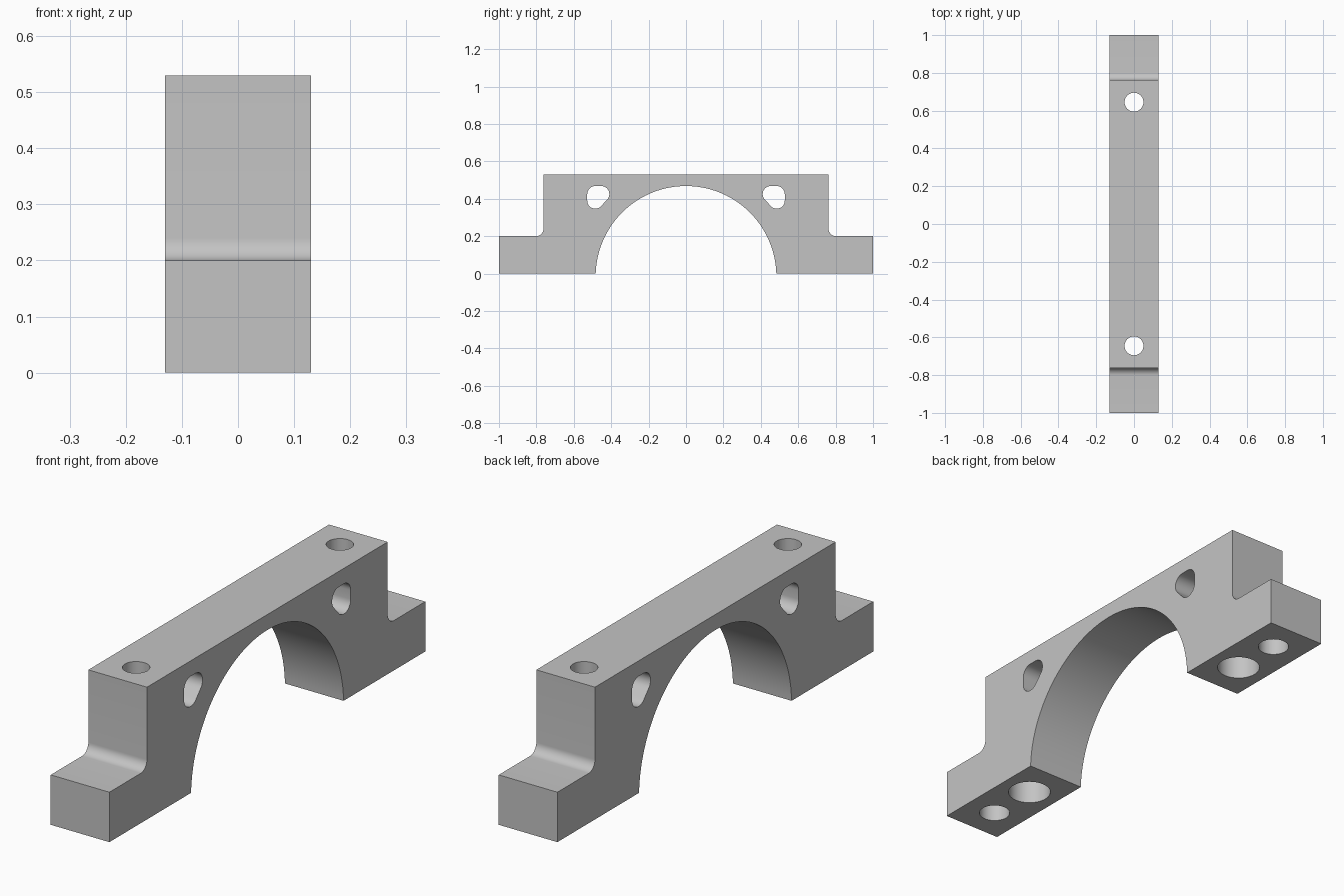
import bpy, bmesh
from math import pi, cos, sin, asin, radians
from mathutils import Vector

if "Cube" in bpy.data.objects:
    bpy.data.objects.remove(bpy.data.objects["Cube"], do_unlink=True)

WIDTH, HEIGHT, FLANGE = 0.26, 0.53, 0.20
WALL_Y, FILLET = 0.762, 0.04
ARCH_R, ARCH_Z = 0.483, -0.015

grey = bpy.data.materials.new("machined grey")
grey.use_nodes = True
grey.diffuse_color = (0.55, 0.55, 0.55, 1)
grey.node_tree.nodes["Principled BSDF"].inputs["Base Color"].default_value = grey.diffuse_color


def arc(cy, cz, r, start, end, steps):
    """Points along an arc in the side plane."""
    angles = [start + (end - start) * i / steps for i in range(steps + 1)]
    return [(cy + r * cos(a), cz + r * sin(a)) for a in angles]


def extrude_profile(name, points, width):
    """Solid made by extruding a side profile along x, centred on x = 0."""
    bm = bmesh.new()
    face = bm.faces.new([bm.verts.new((-width / 2, y, z)) for y, z in points])
    grown = bmesh.ops.extrude_face_region(bm, geom=[face])["geom"]
    verts = [v for v in grown if isinstance(v, bmesh.types.BMVert)]
    bmesh.ops.translate(bm, vec=Vector((width, 0, 0)), verts=verts)
    bmesh.ops.recalc_face_normals(bm, faces=bm.faces)
    mesh = bpy.data.meshes.new(name)
    bm.to_mesh(mesh)
    bm.free()
    mesh.materials.append(grey)
    obj = bpy.data.objects.new(name, mesh)
    bpy.context.collection.objects.link(obj)
    return obj


def drill(y, radius, bottom, top):
    """Vertical round cutter."""
    bpy.ops.mesh.primitive_cylinder_add(vertices=48, radius=radius, depth=top - bottom,
                                        location=(0, y, (top + bottom) / 2))
    obj = bpy.context.object
    obj.name = "drill_cutter"
    obj.data.materials.append(grey)
    return obj


# Body: stepped block with filleted flanges and an arched underside
half = [(1, 0), (1, FLANGE)]
half += arc(WALL_Y + FILLET, FLANGE + FILLET, FILLET, -pi / 2, -pi, 10)
half += [(WALL_Y, HEIGHT)]
mirrored = [(-y, z) for y, z in reversed(half)]
spring = asin(-ARCH_Z / ARCH_R)
arch = arc(0, ARCH_Z, ARCH_R, pi - spring, spring, 72)
body = extrude_profile("bearing_cap_body", half + mirrored + arch, WIDTH)

cutters = []
for side in (1, -1):
    # Stepped bolt bore and blind dowel hole
    cutters.append(drill(side * 0.645, 0.05, -0.1, HEIGHT + 0.1))
    cutters.append(drill(side * 0.645, 0.083, -0.1, 0.30))
    cutters.append(drill(side * 0.86, 0.06, -0.1, 0.15))
    # Rounded triangular window through the side
    r = 0.043
    window = arc(0.485, 0.425, r, 0, pi / 2, 8)
    window += arc(0.453, 0.425, r, pi / 2, radians(227), 12)
    window += arc(0.485, 0.390, r, radians(227), 2 * pi, 12)
    cutters.append(extrude_profile("window_cutter", [(side * y, z) for y, z in window], 0.5))

# Cut all openings
bpy.ops.object.select_all(action="DESELECT")
body.select_set(True)
bpy.context.view_layer.objects.active = body
for cutter in cutters:
    cutter.hide_render = True
    mod = body.modifiers.new("opening", "BOOLEAN")
    mod.operation, mod.solver, mod.object = "DIFFERENCE", "EXACT", cutter
    bpy.ops.object.modifier_apply(modifier=mod.name)
    bpy.data.objects.remove(cutter, do_unlink=True)

bpy.ops.object.shade_smooth_by_angle(angle=radians(30))
